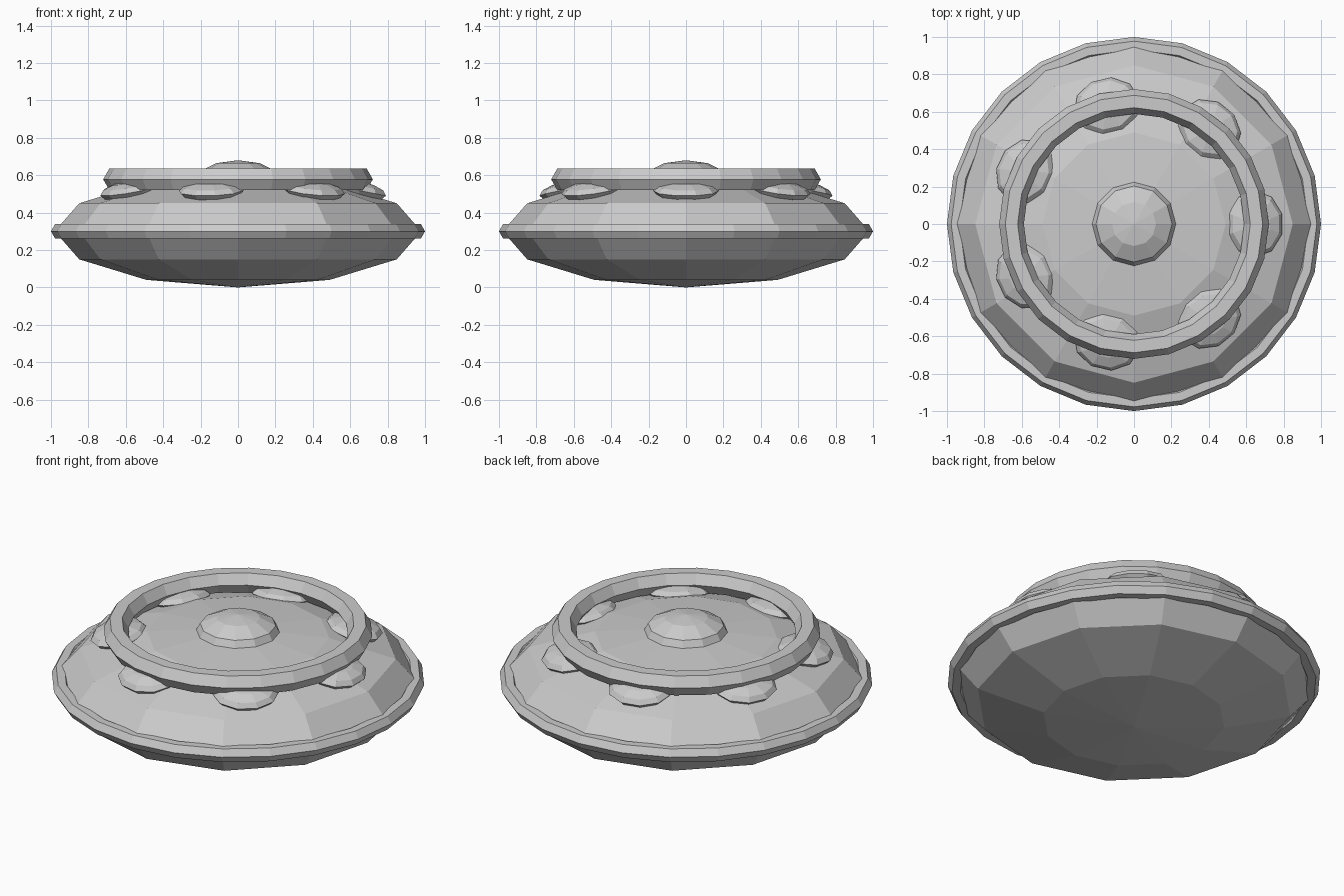
import bpy
import math
from mathutils import Matrix

cube = bpy.data.objects.get("Cube")
if cube:
    bpy.data.objects.remove(cube, do_unlink=True)

hull_grey = bpy.data.materials.new("hull_grey")
hull_grey.use_nodes = True
grey = (0.6, 0.6, 0.6, 1)
hull_grey.diffuse_color = grey
hull_grey.node_tree.nodes["Principled BSDF"].inputs["Base Color"].default_value = grey


def finish(name):
    obj = bpy.context.object
    obj.name = name
    obj.data.materials.append(hull_grey)
    return obj


def ellipsoid(name, size, z, segments=12):
    """Low-poly sphere with its size baked into the mesh."""
    bpy.ops.mesh.primitive_uv_sphere_add(segments=segments, ring_count=6, radius=1)
    obj = finish(name)
    obj.data.transform(Matrix.Diagonal((*size, 1)))
    obj.location.z = z
    return obj


def ring(name, major, minor, z):
    bpy.ops.mesh.primitive_torus_add(major_segments=24, minor_segments=6,
                                     major_radius=major, minor_radius=minor,
                                     location=(0, 0, z))
    return finish(name)


# Saucer hull, rim and raised upper ring
ellipsoid("hull", (0.98, 0.98, 0.3), 0.3)
ring("rim", 0.955, 0.045, 0.3)
ring("upper_ring", 0.655, 0.066, 0.578)

# Central dome
ellipsoid("dome", (0.235, 0.235, 0.12), 0.56)

# Seven pods around the hull, each leaning down along its slope
POD_COUNT = 7
for i in range(POD_COUNT):
    angle = 2 * math.pi * i / POD_COUNT
    pod = ellipsoid(f"pod_{i + 1}", (0.153, 0.178, 0.05), 0.518, 10)
    pod.location.x = 0.648 * math.cos(angle)
    pod.location.y = 0.648 * math.sin(angle)
    pod.rotation_euler = (0, math.radians(11), angle)
